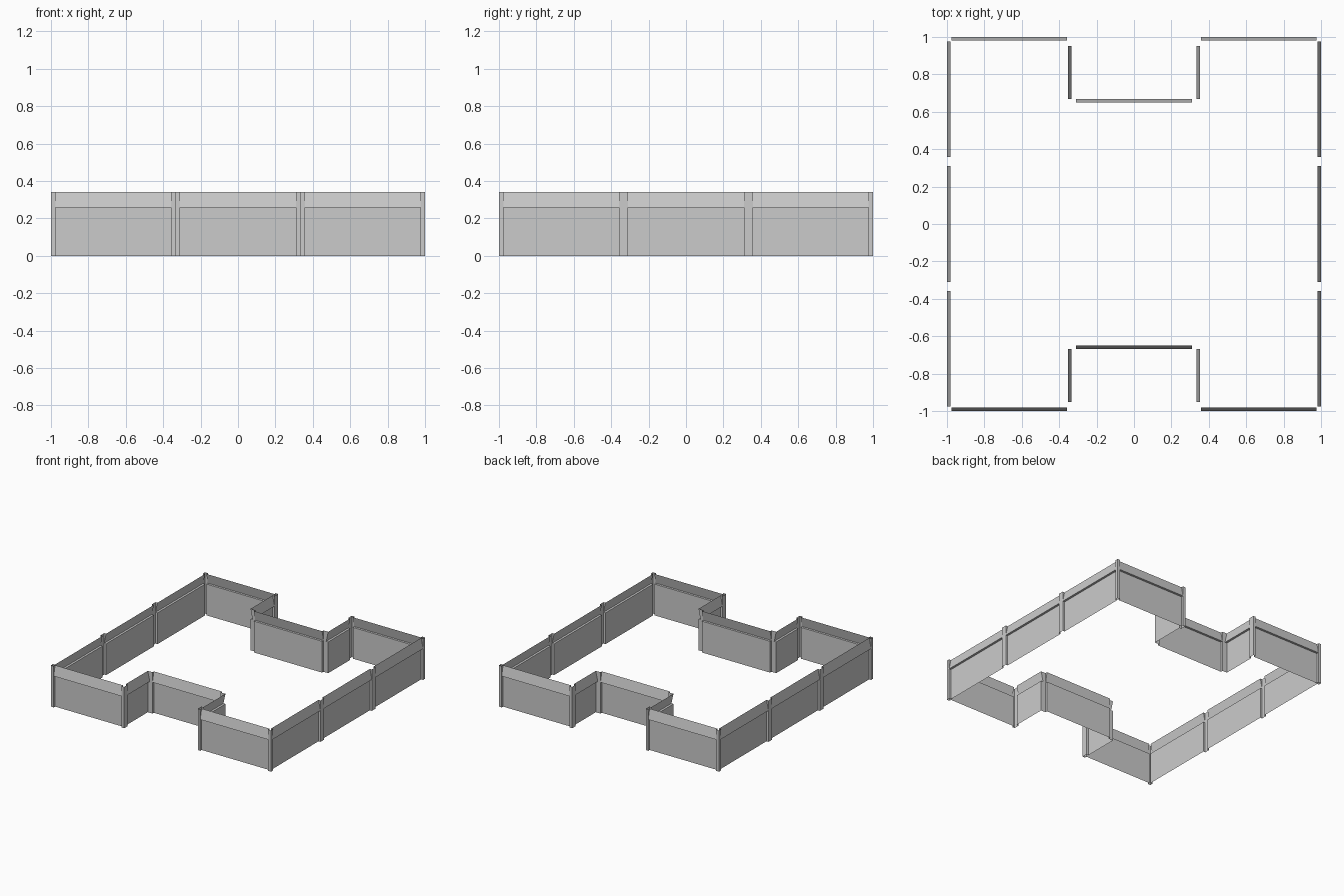
import bpy, bmesh
from mathutils import Vector

if "Cube" in bpy.data.objects:
    bpy.data.objects.remove(bpy.data.objects["Cube"], do_unlink=True)

TOP, LEDGE, RECESS = 0.34, 0.257, 0.018

grey = bpy.data.materials.new("light_grey")
grey.use_nodes = True
grey.diffuse_color = (0.6, 0.6, 0.6, 1)
grey.node_tree.nodes["Principled BSDF"].inputs["Base Color"].default_value = (0.6, 0.6, 0.6, 1)


class Facade:
    """One straight wall run: u along the wall, d inward depth, z up."""

    def __init__(self, axis, plane, outward):
        self.axis, self.plane, self.outward = axis, plane, outward

    def point(self, u, d, z):
        across = self.plane - self.outward * d
        return Vector((across, u, z) if self.axis == "x" else (u, across, z))

    def face(self, bm, corners, facing):
        """Add a face from (u, d, z) corners, turned toward a (u, d, z) direction."""
        f = bm.faces.new([bm.verts.new(self.point(*c)) for c in corners])
        f.normal_update()
        want = self.point(*facing) - self.point(0, 0, 0)
        if f.normal.dot(want) < 0:
            f.normal_flip()


def finish(name, bm):
    """Weld the sheets and mirror the quarter to all four sides."""
    bmesh.ops.remove_doubles(bm, verts=bm.verts, dist=0.0005)
    mesh = bpy.data.meshes.new(name)
    bm.to_mesh(mesh)
    bm.free()
    mesh.materials.append(grey)
    ob = bpy.data.objects.new(name, mesh)
    bpy.context.collection.objects.link(ob)
    mod = ob.modifiers.new("four_sides", "MIRROR")
    mod.use_axis = (True, True, False)
    mod.merge_threshold = 0.0005


def build(name, facade, panels, posts):
    # Recessed lower wall panels
    bm = bmesh.new()
    for a, b in panels:
        facade.face(bm, [(a, RECESS, 0), (b, RECESS, 0),
                         (b, RECESS, LEDGE), (a, RECESS, LEDGE)], (0, -1, 0))
    finish(name + "_panels", bm)

    # Overhanging band, leaning inward, with its underside
    bm = bmesh.new()
    for a, b in panels:
        facade.face(bm, [(a, RECESS, LEDGE), (b, RECESS, LEDGE),
                         (b, 0, LEDGE), (a, 0, LEDGE)], (0, 0, -1))
        facade.face(bm, [(a, 0, LEDGE), (b, 0, LEDGE),
                         (b, RECESS, TOP), (a, RECESS, TOP)], (0, -1, 0))
    finish(name + "_bands", bm)

    # Posts: flush front sheets plus the returns beside each panel
    bm = bmesh.new()
    for a, b in posts:
        facade.face(bm, [(a, 0, 0), (b, 0, 0), (b, 0, TOP), (a, 0, TOP)], (0, -1, 0))
    for a, b in panels:
        for u, side in ((a, 1), (b, -1)):
            if u == 0:
                continue
            facade.face(bm, [(u, 0, 0), (u, RECESS, 0),
                             (u, RECESS, LEDGE), (u, 0, LEDGE)], (side, 0, 0))
            facade.face(bm, [(u, 0, LEDGE), (u, RECESS, TOP), (u, 0, TOP)], (side, 0, 0))
    finish(name + "_posts", bm)


# One quarter of the plan
build("side_wall", Facade("x", 1, 1),
      [(0, 0.31), (0.357, 0.975)], [(0.31, 0.357), (0.975, 1)])
build("end_wall", Facade("y", 1, 1),
      [(0.357, 0.975)], [(0.335, 0.357), (0.975, 1)])
build("notch_side_wall", Facade("x", 0.335, -1),
      [(0.667, 0.953)], [(0.953, 1)])
build("notch_back_wall", Facade("y", 0.667, 1),
      [(0, 0.31)], [(0.31, 0.335)])
